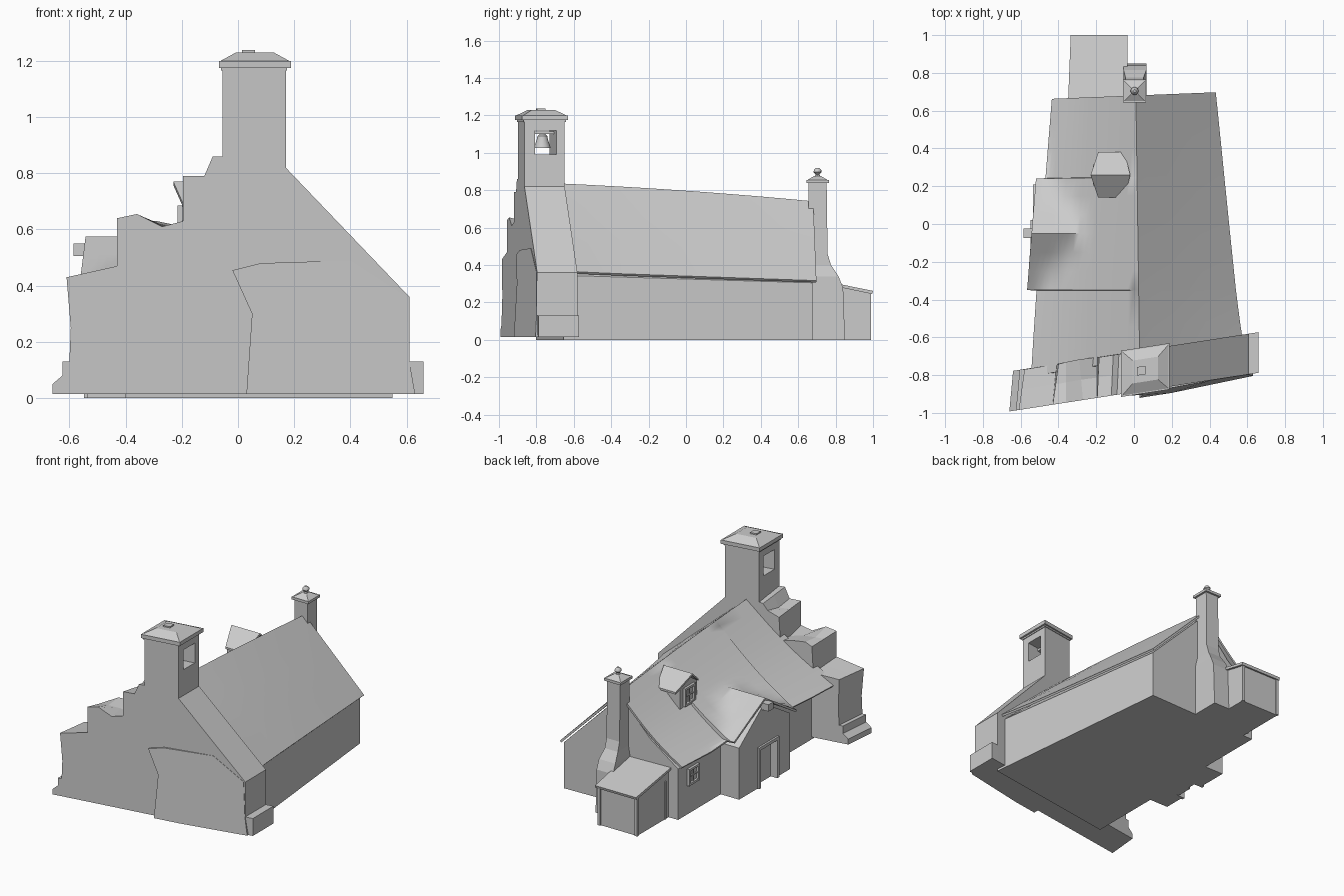
import bpy, bmesh, math

if "Cube" in bpy.data.objects:
    bpy.data.objects.remove(bpy.data.objects["Cube"])

SHEAR = 0.155            # front gable wall is skewed in plan
FRONT, BACK = -0.89, -0.675


def make(name, verts, faces, smooth=False):
    me = bpy.data.meshes.new(name)
    me.from_pydata(verts, [], faces)
    ob = bpy.data.objects.new(name, me)
    bpy.context.collection.objects.link(ob)
    bm = bmesh.new()
    bm.from_mesh(me)
    bmesh.ops.recalc_face_normals(bm, faces=bm.faces)
    bm.to_mesh(me)
    bm.free()
    if smooth:
        activate(ob)
        bpy.ops.object.shade_smooth_by_angle(angle=math.radians(35))
    return ob


def activate(ob):
    bpy.ops.object.select_all(action='DESELECT')
    ob.select_set(True)
    bpy.context.view_layer.objects.active = ob


def loft(name, rings, smooth=False):
    """Closed skin through rings with equal point counts."""
    n = len(rings[0])
    verts = [p for r in rings for p in r]
    faces = [tuple(range(n)), tuple(range((len(rings) - 1) * n, len(rings) * n))]
    for k in range(len(rings) - 1):
        for i in range(n):
            j = (i + 1) % n
            faces.append((k*n + i, k*n + j, k*n + n + j, k*n + n + i))
    return make(name, verts, faces, smooth)


def rect(x0, x1, y0, y1, z, s=0):
    return [(x, y + s * x, z) for x, y in ((x0, y0), (x1, y0), (x1, y1), (x0, y1))]


def box(name, x0, x1, y0, y1, z0, z1, s=0, inset=0):
    return loft(name, [rect(x0, x1, y0, y1, z0, s),
                       rect(x0 + inset, x1 - inset, y0 + inset, y1 - inset, z1, s)])


def cut(ob, cutter):
    m = ob.modifiers.new("opening", 'BOOLEAN')
    m.object, m.operation, m.solver = cutter, 'DIFFERENCE', 'EXACT'
    activate(ob)
    bpy.ops.object.modifier_apply(modifier=m.name)
    bpy.data.objects.remove(cutter)


def window(name, x, y0, y1, z0, z1, b=0.014):
    """Frame with glazing bars on a wall that faces -x."""
    ym, zm = (y0 + y1) / 2, (z0 + z1) / 2
    bars = [(y0, y0 + b, z0, z1), (y1 - b, y1, z0, z1), (y0, y1, z0, z0 + b),
            (y0, y1, z1 - b, z1), (ym - .004, ym + .004, z0, z1), (y0, y1, zm - .004, zm + .004)]
    for i, (a, c, d, e) in enumerate(bars):
        box(f"{name}_bar_{i}", x - (.016 if i < 4 else .008), x + .03, a, c, d, e)


def lathe(name, prof, x, y, n=12):
    return loft(name, [[(x + r * math.cos(2*math.pi*i/n), y + r * math.sin(2*math.pi*i/n), z)
                        for i in range(n)] for r, z in prof], True)


# Front gable wall with broken, stepped left shoulder
prof = [(-.66, .015), (-.66, .05), (-.625, .08), (-.625, .13), (-.6, .13), (-.595, .25), (-.61, .43),
        (-.43, .47), (-.43, .64), (-.36, .655), (-.27, .61), (-.195, .63), (-.195, .79), (-.12, .79),
        (-.09, .86), (.17, .86), (.17, .82), (.61, .36), (.61, .015)]
wob = {6: (.03, .0), 7: (.02, -.03), 8: (.03, -.03), 9: (0, -.02), 10: (-.02, .02), 11: (.0, -.02),
       12: (.01, -.03), 13: (.01, .0), 14: (.01, -.03)}
front = [(x, FRONT + SHEAR * x, z) for x, z in prof]
back = []
for i, (x, z) in enumerate(prof):
    dx, dz = wob.get(i, (.02 if i < 6 else 0, 0))
    back.append((x + dx, BACK + SHEAR * x, z + dz))
mid = [tuple((a + b) / 2 for a, b in zip(p, q)) for p, q in zip(front, back)]
mid = [(x, y, z - (.02 if i in (9, 11, 13) else 0)) for i, (x, y, z) in enumerate(mid)]
loft("gable_wall", [front, mid, back])
box("plinth", .6, .66, FRONT, BACK, .015, .13, SHEAR)

# Bulging render patch on the lower right of the gable
patch = [(.03, .015, .035), (.2, .015, .035), (.63, .015, .012), (.61, .13, .004), (.6, .36, .002),
         (.4, .49, .002), (.08, .48, .012), (-.02, .455, .015), (.05, .3, .022)]
loft("wall_bulge", [[(x, FRONT + SHEAR * x - d, z) for x, z, d in patch],
                    [(x, FRONT + SHEAR * x + .05, z) for x, z, d in patch]])

# Bell tower, opening, cap and bell
tower = box("bell_tower", -.055, .17, FRONT, BACK, .8, 1.17, SHEAR)
cut(tower, box("cutter", -.2, .3, -.835, -.72, .99, 1.12, SHEAR))
box("tower_cap_slab", -.068, .188, FRONT - .015, BACK + .015, 1.175, 1.2, SHEAR)
box("tower_cap_neck", -.06, .175, FRONT - .005, BACK + .005, 1.165, 1.178, SHEAR)
box("tower_cap_roof", -.062, .182, FRONT - .008, BACK + .008, 1.2, 1.23, SHEAR, .055)
box("tower_cap_knob", .015, .06, -.805, -.76, 1.228, 1.238, SHEAR)
lathe("bell", [(.045, 1.025), (.04, 1.04), (.03, 1.07), (.026, 1.09), (.012, 1.103)], .057, -.768)
box("bell_beam", .03, .085, -.84, -.71, 1.1, 1.115, SHEAR)

# House body lofted from front to back
fr = [(.55, 0), (.55, .345), (.03, .8), (-.2, .58), (-.4, .42), (-.4, 0)]
bk = [(.415, 0), (.415, .305), (.01, .71), (-.2, .485), (-.4, .335), (-.4, 0)]
loft("house_body", [[(x, -.74 + SHEAR * x, z) for x, z in fr],
                    [(x, .665 + .03 * x, z) for x, z in bk]])

# Side porch with doorway
py = [(.21, 0), (.21, .34), (-.05, .535), (-.32, .37), (-.32, 0)]
porch = loft("porch", [[(-.535, y, z) for y, z in py], [(-.3, y, z) for y, z in py]])
cut(porch, box("cutter", -.6, -.485, -.17, .0, -.1, .25))
for nm, a, b, c, d in (("left", .0, .02, 0, .27), ("right", -.19, -.17, 0, .27), ("top", -.17, .0, .25, .27)):
    box("door_frame_" + nm, -.548, -.5, a, b, c, d)
box("door", -.5, -.48, -.165, -.06, 0, .24)
box("porch_beam_end", -.585, -.52, -.075, -.025, .505, .55)


# Roof: one swooping sheet, left side lifting into a porch gable
def roof_sheet():
    rows = [-.72, -.55, -.352, -.35, -.25, -.15, -.05, .05, .15, .248, .25, .4, .54, .68]
    nl, nr, verts, faces = 20, 3, [], []
    for yv in rows:
        t = (yv + .72) / 1.4
        xr, zr = .03 - .02 * t, .838 - .06 * t - .037 * t * t
        xl = -.545 + .11 * t - (.05 if -.351 < yv < .249 else 0)
        xe, zl, ze = .578 - .145 * t, .385 - .025 * t, .367 - .05 * t
        sh = SHEAR * max(0, 1 - (yv + .72) / .3) + .04 * max(0, t - .5) * 2
        for j in range(nl + nr + 1):
            if j <= nl:
                u = 1 - j / nl
                x = xr + (xl - xr) * u
                z = zr + (zl - zr) * u - .03 * math.sin(math.pi * u)
                z = max(z, .575 - .63 * abs(yv + .05))
            else:
                u = (j - nl) / nr
                x, z = xr + (xe - xr) * u, zr + (ze - zr) * u
            verts.append((x, yv + sh * x, z))
    w = nl + nr + 1
    for i in range(len(rows) - 1):
        for j in range(w - 1):
            faces.append((i*w + j, i*w + j + 1, i*w + w + j + 1, i*w + w + j))
    me = bpy.data.meshes.new("roof")
    me.from_pydata(verts, [], faces)
    ob = bpy.data.objects.new("roof", me)
    bpy.context.collection.objects.link(ob)
    m = ob.modifiers.new("thickness", 'SOLIDIFY')
    m.thickness, m.offset = .014, -1
    activate(ob)
    bpy.ops.object.modifier_apply(modifier=m.name)
    bpy.ops.object.shade_smooth_by_angle(angle=math.radians(35))


roof_sheet()
window("wall_window", -.4, .45, .56, .19, .3)

# Roof dormer
dw = [(.17, .5), (.17, .685), (.26, .745), (.35, .685), (.35, .5)]
loft("dormer_wall", [[(-.2, y, z) for y, z in dw], [(-.05, y, z) for y, z in dw]])
dr = [(.14, .68), (.26, .77), (.38, .68), (.38, .667), (.26, .757), (.14, .667)]
loft("dormer_roof", [[(-.23 + .04 * abs(y - .26) / .12, y, z) for y, z in dr],
                     [(-.02 - .03 * abs(y - .26) / .12, y, z) for y, z in dr]])
window("dormer_window", -.2, .205, .315, .565, .685)

# Back chimney with swept foot, cap and finial
ch = [(.85, 0), (.84, .28), (.815, .34), (.775, .4), (.757, .46), (.752, .84)]
loft("back_chimney", [rect(-.045 - (.01 if z < .35 else 0), .05 + (.015 if z < .35 else 0),
                           .655, y, z) for y, z in ch])
box("chimney_cap", -.058, .063, .643, .764, .838, .855)
box("chimney_cap_slope", -.052, .057, .65, .757, .855, .876, 0, .035)
lathe("chimney_finial", [(.016, .87), (.01, .885), (.022, .897), (.02, .908), (.008, .92)], .003, .704, 8)

# Lean-to shed at the back
sy = [(.6, 0), (.6, .325), (.98, .25), (.98, 0)]
loft("shed", [[(x, y, z) for y, z in sy] for x in (-.33, -.05)])
ry = [(.6, .343), (1.0, .262), (.995, .245), (.6, .328)]
loft("shed_roof", [[(x - k * (1 - y), y, z) for y, z in ry] for x, k in ((-.335, .04), (-.035, 0))])
for i, (x, y) in enumerate(((-.335, .97), (-.335, .68), (-.065, .97))):
    box(f"shed_post_{i}", x, x + .02, y, y + .018, 0, .25)
